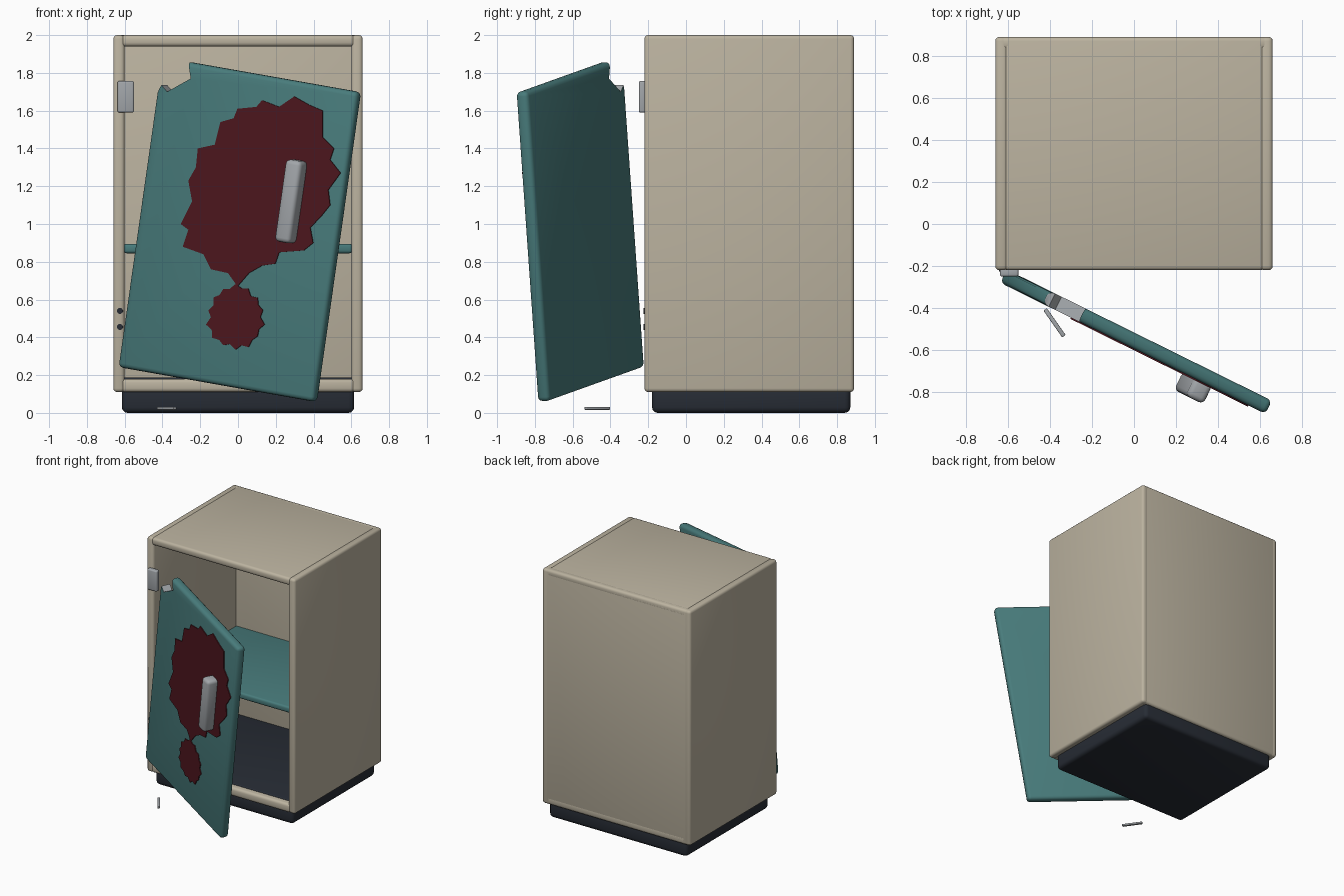
import bpy, bmesh, math, random
from mathutils import Matrix, Vector

if "Cube" in bpy.data.objects:
    bpy.data.objects.remove(bpy.data.objects["Cube"])

random.seed(4)


def material(name, r, g, b):
    m = bpy.data.materials.new(name)
    m.diffuse_color = (r, g, b, 1)
    m.use_nodes = True
    m.node_tree.nodes["Principled BSDF"].inputs["Base Color"].default_value = m.diffuse_color
    return m


BEIGE = material("beige_enamel", 0.50, 0.45, 0.35)
TEAL = material("teal_enamel", 0.065, 0.20, 0.20)
DARK = material("dark_base", 0.02, 0.025, 0.035)
RED = material("dark_red", 0.075, 0.008, 0.013)
STEEL = material("steel", 0.36, 0.38, 0.40)

# Door frame: sagging sideways and swung open
ROLL, YAW = math.radians(9), math.radians(-26.3)
DOOR_C = Vector((0.01, -0.56, 0.97))
DOOR_M = Matrix.Translation(DOOR_C) @ Matrix.Rotation(YAW, 4, 'Z') @ Matrix.Rotation(ROLL, 4, 'Y')
DOOR_W, DOOR_T, DOOR_H = 1.17, 0.07, 1.66


def finish(name, bm, mats, matrix=Matrix()):
    bmesh.ops.recalc_face_normals(bm, faces=bm.faces)
    me = bpy.data.meshes.new(name)
    bm.to_mesh(me)
    bm.free()
    for m in mats:
        me.materials.append(m)
    ob = bpy.data.objects.new(name, me)
    ob.matrix_world = matrix
    bpy.context.collection.objects.link(ob)
    return ob


def box(name, lo, hi, mat, bevel=0.02, matrix=Matrix(), extra=()):
    bm = bmesh.new()
    bmesh.ops.create_cube(bm, size=1)
    for v in bm.verts:
        v.co = [lo[i] + (v.co[i] + 0.5) * (hi[i] - lo[i]) for i in range(3)]
    bmesh.ops.bevel(bm, geom=bm.edges[:], offset=bevel, segments=3, profile=0.5, affect='EDGES')
    return finish(name, bm, [mat, *extra], matrix)


def on_door(x, z):
    """Front-view position to door-local coordinates."""
    u = (x + 0.015 - DOOR_C.x) / math.cos(YAW)
    w = z - DOOR_C.z
    return (u * math.cos(ROLL) - w * math.sin(ROLL), u * math.sin(ROLL) + w * math.cos(ROLL))


def door_prism(name, points, y0, y1, mats, index=0):
    bm = bmesh.new()
    verts = [bm.verts.new((p[0], y0, p[1])) for p in (on_door(*q) for q in points)]
    face = bm.faces.new(verts)
    ext = bmesh.ops.extrude_face_region(bm, geom=[face])
    for v in ext["geom"]:
        if isinstance(v, bmesh.types.BMVert):
            v.co.y = y1
    for f in bm.faces:
        f.material_index = index
    return finish(name, bm, mats, DOOR_M)


# Cabinet shell
box("base_plinth", (-0.615, -0.18, 0), (0.615, 0.87, 0.14), DARK, 0.03)
for s, side in ((-1, "left"), (1, "right")):
    x0, x1 = sorted((s * 0.66, s * 0.60))
    box(side + "_panel", (x0, -0.22, 0.11), (x1, 0.89, 2.0), BEIGE)
box("top_panel", (-0.62, -0.22, 1.94), (0.62, 0.89, 2.0), BEIGE)
box("bottom_panel", (-0.62, -0.22, 0.11), (0.62, 0.89, 0.18), BEIGE)
box("back_panel", (-0.64, 0.83, 0.11), (0.64, 0.89, 2.0), BEIGE)
box("inner_floor", (-0.61, -0.17, 0.15), (0.61, 0.85, 0.188), DARK, 0.008)
box("shelf", (-0.605, -0.10, 0.845), (0.605, 0.85, 0.895), TEAL, 0.015)

# Remaining hinge plate, empty screw holes and fallen pin
box("hinge_plate", (-0.638, -0.25, 1.59), (-0.55, -0.21, 1.757), STEEL, 0.01)
for i, z in enumerate((0.455, 0.54)):
    bm = bmesh.new()
    bmesh.ops.create_cone(bm, cap_ends=True, segments=16, radius1=0.016, radius2=0.016, depth=0.02)
    finish(f"screw_hole_{i + 1}", bm, [DARK],
           Matrix.Translation((-0.625, -0.215, z)) @ Matrix.Rotation(math.pi / 2, 4, 'X'))
box("fallen_pin", (-0.078, -0.010, -0.008), (0.078, 0.010, 0.008), STEEL, 0.004,
    Matrix.Translation((-0.378, -0.47, 0.024)) @ Matrix.Rotation(math.radians(-55), 4, 'Z'))

# Door with its upper hinge corner torn out
door = box("door", (-DOOR_W / 2, -DOOR_T / 2, -DOOR_H / 2), (DOOR_W / 2, DOOR_T / 2, DOOR_H / 2),
           TEAL, 0.025, DOOR_M, (STEEL,))
notch = [(-0.285, 2.0), (-0.25, 1.77), (-0.375, 1.70), (-0.405, 1.735), (-0.44, 1.68),
         (-0.60, 1.68), (-0.60, 2.0)]
cutter = door_prism("notch_cutter", notch, -0.2, 0.2, [TEAL, STEEL], 1)
cutter.hide_render = True
mod = door.modifiers.new("torn_corner", 'BOOLEAN')
mod.operation, mod.solver, mod.object = 'DIFFERENCE', 'EXACT', cutter
# Bake the cut so the door is a plain mesh
bpy.context.view_layer.update()
cut = bpy.data.meshes.new_from_object(door.evaluated_get(bpy.context.evaluated_depsgraph_get()))
door.modifiers.clear()
door.data = cut
bpy.data.objects.remove(cutter)

# Door handle
hx, hz = on_door(0.30, 1.12)
box("door_handle", (hx - 0.047, -0.125, hz - 0.22), (hx + 0.047, -0.025, hz + 0.22), STEEL, 0.024, DOOR_M)

# Paint splats on the door front
splat = [(0, 0.67), (0.06, 0.74), (0.13, 0.78), (0.20, 0.79), (0.22, 0.85), (0.35, 0.86),
         (0.40, 0.90), (0.385, 0.98), (0.45, 1.05), (0.49, 1.10), (0.48, 1.18), (0.545, 1.27),
         (0.49, 1.34), (0.51, 1.40), (0.45, 1.46), (0.45, 1.60), (0.38, 1.63), (0.30, 1.675),
         (0.22, 1.62), (0.13, 1.655), (0.10, 1.62), (0, 1.61), (-0.02, 1.56), (-0.09, 1.54),
         (-0.12, 1.42), (-0.21, 1.40), (-0.22, 1.30), (-0.26, 1.23), (-0.24, 1.12),
         (-0.30, 1.0), (-0.26, 0.97), (-0.29, 0.88), (-0.18, 0.84), (-0.14, 0.76), (-0.05, 0.74)]
front = -DOOR_T / 2
door_prism("large_splat", splat, front - 0.006, front + 0.006, [RED])
drop = []
for i in range(28):
    a = i * math.tau / 28
    r = (0.162 if i % 2 else 0.142) + random.uniform(-0.008, 0.008)
    drop.append((-0.01 + 0.95 * r * math.cos(a), 0.507 + 1.05 * r * math.sin(a)))
door_prism("small_splat", drop, front - 0.006, front + 0.006, [RED])

# Smooth the rounded edges
bpy.ops.object.select_all(action='SELECT')
bpy.context.view_layer.objects.active = door
bpy.ops.object.shade_smooth_by_angle(angle=math.radians(40))
